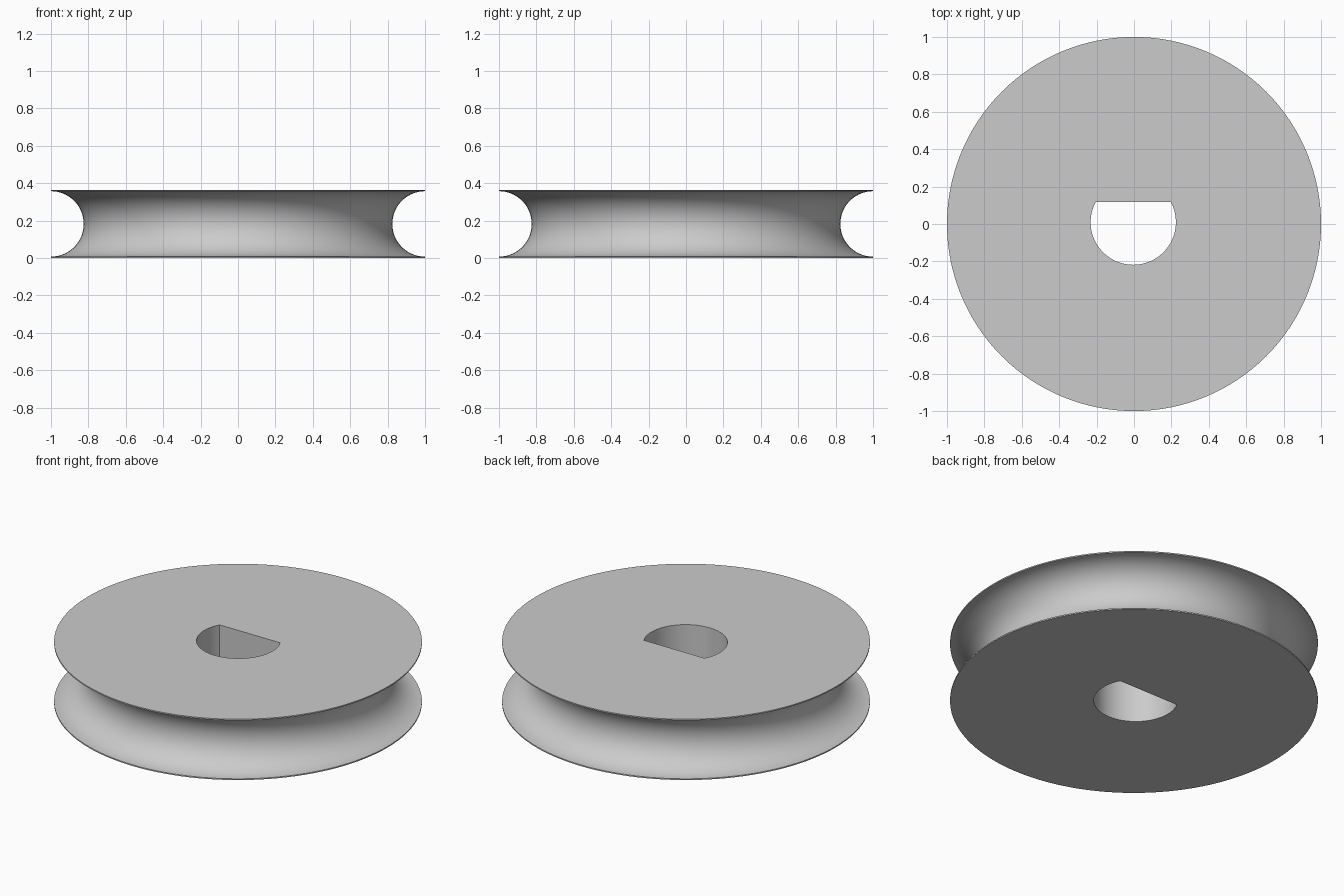
import bpy
import bmesh
from math import sin, cos, pi, asin

HEIGHT = 0.365
GROOVE = 0.175            # radius of the half-round groove
SIDES = 128

cube = bpy.data.objects.get("Cube")
if cube:
    bpy.data.objects.remove(cube, do_unlink=True)

grey = bpy.data.materials.new("plain grey")
grey.use_nodes = True
colour = (0.6, 0.6, 0.6, 1)
grey.diffuse_color = colour
grey.node_tree.nodes["Principled BSDF"].inputs["Base Color"].default_value = colour


def make_object(name, bm):
    bmesh.ops.recalc_face_normals(bm, faces=bm.faces)
    mesh = bpy.data.meshes.new(name)
    bm.to_mesh(mesh)
    bm.free()
    mesh.materials.append(grey)
    obj = bpy.data.objects.new(name, mesh)
    bpy.context.collection.objects.link(obj)
    return obj


# Pulley wheel: stacked rings following the rim and the half-round groove
profile = [(1, 0)]
for i in range(33):
    a = -pi / 2 + pi * i / 32
    profile.append((1 - GROOVE * cos(a), HEIGHT / 2 + GROOVE * sin(a)))
profile.append((1, HEIGHT))

bm = bmesh.new()
rings = [[bm.verts.new((r * cos(2 * pi * k / SIDES), r * sin(2 * pi * k / SIDES), z))
          for k in range(SIDES)] for r, z in profile]
for low, high in zip(rings, rings[1:]):
    for k in range(SIDES):
        n = (k + 1) % SIDES
        bm.faces.new((low[k], low[n], high[n], high[k]))
bm.faces.new(rings[0])
bm.faces.new(rings[-1])
wheel = make_object("pulley_wheel", bm)

# D-shaped shaft hole: an arc closed by a flat at the back
HOLE, FLAT, SHIFT_X, SHIFT_Y = 0.228, 0.108, -0.004, 0.01
start = pi - asin(FLAT / HOLE)
sweep = pi + 2 * asin(FLAT / HOLE)
bm = bmesh.new()
outline = []
for i in range(65):
    a = start + sweep * i / 64
    outline.append(bm.verts.new((SHIFT_X + HOLE * cos(a), SHIFT_Y + HOLE * sin(a), -0.1)))
base = bm.faces.new(outline)
top = bmesh.ops.extrude_face_region(bm, geom=[base])["geom"]
bmesh.ops.translate(bm, vec=(0, 0, HEIGHT + 0.2),
                    verts=[v for v in top if isinstance(v, bmesh.types.BMVert)])
cutter = make_object("shaft_hole_cutter", bm)
cutter.hide_render = True

# Cut the hole, then smooth the curved walls and keep the edges sharp
cut = wheel.modifiers.new("shaft hole", "BOOLEAN")
cut.operation = "DIFFERENCE"
cut.solver = "EXACT"
cut.object = cutter
bpy.ops.object.select_all(action="DESELECT")
wheel.select_set(True)
bpy.context.view_layer.objects.active = wheel
bpy.ops.object.modifier_apply(modifier=cut.name)
bpy.data.objects.remove(cutter, do_unlink=True)
bpy.ops.object.shade_smooth_by_angle(angle=pi / 6)
